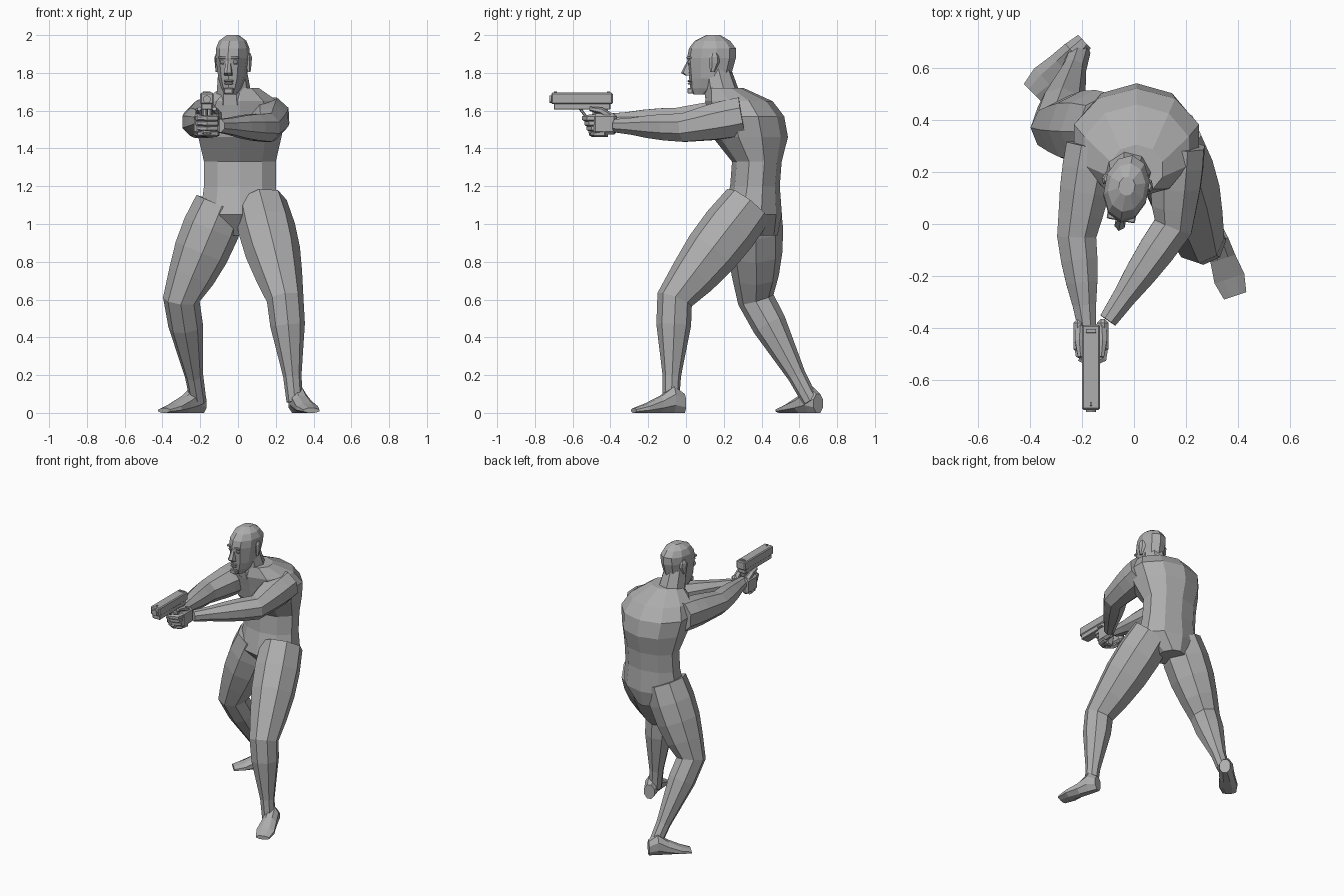
import bpy, bmesh, math
from mathutils import Matrix, Vector

if "Cube" in bpy.data.objects:
    bpy.data.objects.remove(bpy.data.objects["Cube"], do_unlink=True)

grey = bpy.data.materials.new("matte_grey")
grey.use_nodes = True
tone = (0.42, 0.42, 0.42, 1)
grey.diffuse_color = tone
grey.node_tree.nodes["Principled BSDF"].inputs["Base Color"].default_value = tone


def place(location, angle=0, axis="Z"):
    return Matrix.Translation(location) @ Matrix.Rotation(angle, 4, axis)


def finish(name, bm, matrix):
    bm.transform(matrix)
    bmesh.ops.recalc_face_normals(bm, faces=bm.faces)
    mesh = bpy.data.meshes.new(name)
    bm.to_mesh(mesh)
    bm.free()
    mesh.materials.append(grey)
    obj = bpy.data.objects.new(name, mesh)
    bpy.context.collection.objects.link(obj)


def skin(name, rings, matrix):
    """Bridge equal rings of points and close both ends."""
    bm = bmesh.new()
    loops = [[bm.verts.new(point) for point in ring] for ring in rings]
    for lower, upper in zip(loops, loops[1:]):
        for i in range(len(lower)):
            bm.faces.new((lower[i - 1], lower[i], upper[i], upper[i - 1]))
    bm.faces.new(loops[0])
    bm.faces.new(loops[-1])
    finish(name, bm, matrix)


def circle(sides):
    """Unit polygon whose flat sides face the axes."""
    grow = 1 / math.cos(math.pi / sides)
    angles = [(i + 0.5) * math.tau / sides for i in range(sides)]
    return [(math.cos(a) * grow, math.sin(a) * grow) for a in angles]


def loft(name, rows, matrix, sides=8):
    """Each row holds a height, a half width, a front and a back."""
    rings = []
    for height, half, front, back in rows:
        middle, depth = (front + back) / 2, (back - front) / 2
        rings.append([(u * half, middle + v * depth, height) for u, v in circle(sides)])
    skin(name, rings, matrix)


def tube(name, path, radii, matrix=Matrix(), sides=6):
    """Tapered round form that follows a few points."""
    points = [Vector(p) for p in path]
    whole = points[-1] - points[0]
    base = whole.to_track_quat("Z", "Y")
    rings = []
    for i, (point, radius) in enumerate(zip(points, radii)):
        ahead = points[min(i + 1, len(points) - 1)] - points[max(i - 1, 0)]
        turn = whole.rotation_difference(ahead) @ base
        rings.append([point + turn @ Vector((u, v, 0)) * radius for u, v in circle(sides)])
    skin(name, rings, matrix)


def limb(name, root, joint, end, radii):
    """Two bones, each split evenly, with one radius per ring."""
    root, joint, end = Vector(root), Vector(joint), Vector(end)
    half = len(radii) // 2
    path = [root.lerp(joint, i / half) for i in range(half)]
    path += [joint.lerp(end, i / half) for i in range(half + 1)]
    tube(name, path, radii, sides=8)


def block(name, centre, size, bevel, matrix):
    bm = bmesh.new()
    bmesh.ops.create_cube(bm, size=1)
    bm.transform(Matrix.Translation(centre) @ Matrix.Diagonal((*size, 1)))
    bmesh.ops.bevel(bm, geom=bm.edges[:], offset=bevel, segments=1, affect="EDGES")
    finish(name, bm, matrix)


# Torso and neck
loft("torso", [
    (0.94, 0.08, 0.28, 0.48), (1.05, 0.21, 0.2, 0.5), (1.2, 0.19, 0.24, 0.49),
    (1.33, 0.19, 0.25, 0.5), (1.46, 0.22, 0.15, 0.53), (1.57, 0.24, 0.13, 0.51),
    (1.65, 0.2, 0.11, 0.45), (1.72, 0.1, 0.12, 0.3)], place((0.01, 0, 0)), sides=10)
tube("neck", [(-0.02, 0.2, 1.65), (-0.03, 0.16, 1.82)], [0.09, 0.07], sides=8)

# Legs share one muscle profile
leg_radii = [0.13, 0.14, 0.135, 0.115, 0.09, 0.085, 0.065, 0.045, 0.04]
limb("left_leg", (0.12, 0.33, 1.1), (0.25, -0.06, 0.6), (0.3, -0.08, 0.06), leg_radii)
limb("right_leg", (-0.09, 0.36, 1.1), (-0.3, 0.37, 0.6), (-0.21, 0.66, 0.06), leg_radii)

# Feet are lofted from heel to toe, then laid flat
for name, heel, angle in (("left_foot", (0.3, -0.01, 0), 0.32),
                          ("right_foot", (-0.19, 0.7, 0), -0.8)):
    flat = place(heel, angle) @ Matrix.Rotation(math.pi / 2, 4, "X")
    loft(name, [(0, 0.035, 0, 0.1), (0.06, 0.045, 0, 0.14), (0.13, 0.05, 0, 0.09),
                (0.21, 0.06, 0, 0.05), (0.28, 0.045, 0, 0.025)], flat)

# Arms share one muscle profile
arm_radii = [0.1, 0.1, 0.095, 0.085, 0.075, 0.07, 0.06, 0.045, 0.035]
limb("right_arm", (-0.16, 0.3, 1.56), (-0.22, -0.05, 1.54), (-0.18, -0.4, 1.55), arm_radii)
limb("left_arm", (0.17, 0.3, 1.57), (0.15, -0.01, 1.51), (-0.1, -0.37, 1.52), arm_radii)

# Pistol, built around the top of its grip
gun = place((-0.165, -0.45, 1.61))
block("pistol_slide", (0, -0.1, 0.055), (0.07, 0.325, 0.06), 0.006, gun)
block("pistol_frame", (0, -0.1, 0.015), (0.06, 0.3, 0.04), 0.004, gun)
block("pistol_grip", (0, 0, -0.07), (0.05, 0.08, 0.15), 0.008,
      gun @ Matrix.Rotation(-0.2, 4, "X"))
tube("pistol_barrel", [(0, -0.2, 0.05), (0, -0.272, 0.05)], [0.02, 0.02], gun, sides=12)
tube("trigger_guard", [(0, -0.03, -0.04), (0, -0.08, -0.04), (0, -0.11, 0)], [0.007] * 3, gun)
block("front_sight", (0, -0.24, 0.087), (0.008, 0.015, 0.01), 0.001, gun)
block("rear_sight", (0, 0.04, 0.087), (0.04, 0.015, 0.01), 0.001, gun)

# Hands wrapped around the grip
for name, s, reach in (("right", -1, 0), ("left", 1, 0.015)):
    block(name + "_palm", (s * 0.045, 0.02, -0.08), (0.045, 0.13, 0.11), 0.015, gun)
    tube(name + "_thumb", [(s * 0.04, 0.06, -0.05), (s * 0.045, 0, -0.01),
                           (s * 0.04, -0.06, 0)], [0.02, 0.016, 0.01], gun)
    for i in range(4):
        y, z = i * 0.012 - reach, -0.05 - i * 0.027
        tube(f"{name}_finger_{i}", [(s * 0.05, y, z), (s * 0.045, y - 0.05, z),
                                    (0, y - 0.07, z), (-s * 0.045, y - 0.05, z)],
             [0.017, 0.016, 0.015, 0.011], gun)

# Head, slightly turned toward the aim
head = place((-0.03, 0.13, 0), -0.18)
loft("head", [
    (1.685, 0.03, -0.09, -0.02), (1.72, 0.05, -0.105, 0.05), (1.77, 0.068, -0.11, 0.1),
    (1.88, 0.083, -0.12, 0.13), (1.93, 0.083, -0.11, 0.13), (1.97, 0.068, -0.08, 0.1),
    (2, 0.03, -0.02, 0.05)], head, sides=10)
loft("nose", [(1.785, 0.02, -0.13, -0.1), (1.8, 0.02, -0.155, -0.1),
              (1.87, 0.01, -0.12, -0.1)], head, sides=6)
for name, width, height, z in (("brow", 0.11, 0.015, 1.88), ("upper_lip", 0.05, 0.01, 1.757),
                               ("lower_lip", 0.045, 0.01, 1.743), ("chin", 0.05, 0.03, 1.705)):
    block(name, (0, -0.105, z), (width, 0.03, height), 0.004, head)
for name, s in (("right", -1), ("left", 1)):
    bm = bmesh.new()
    bmesh.ops.create_uvsphere(bm, u_segments=8, v_segments=5, radius=0.014)
    finish(name + "_eye", bm, head @ place((s * 0.035, -0.103, 1.857)))
    loft(name + "_ear", [(-0.05, 0.008, -0.015, 0.005), (0, 0.014, -0.02, 0.03),
                         (0.03, 0.015, -0.02, 0.03), (0.05, 0.008, -0.01, 0.02)],
         head @ place((s * 0.083, 0.03, 1.855), s * 0.35), sides=6)
